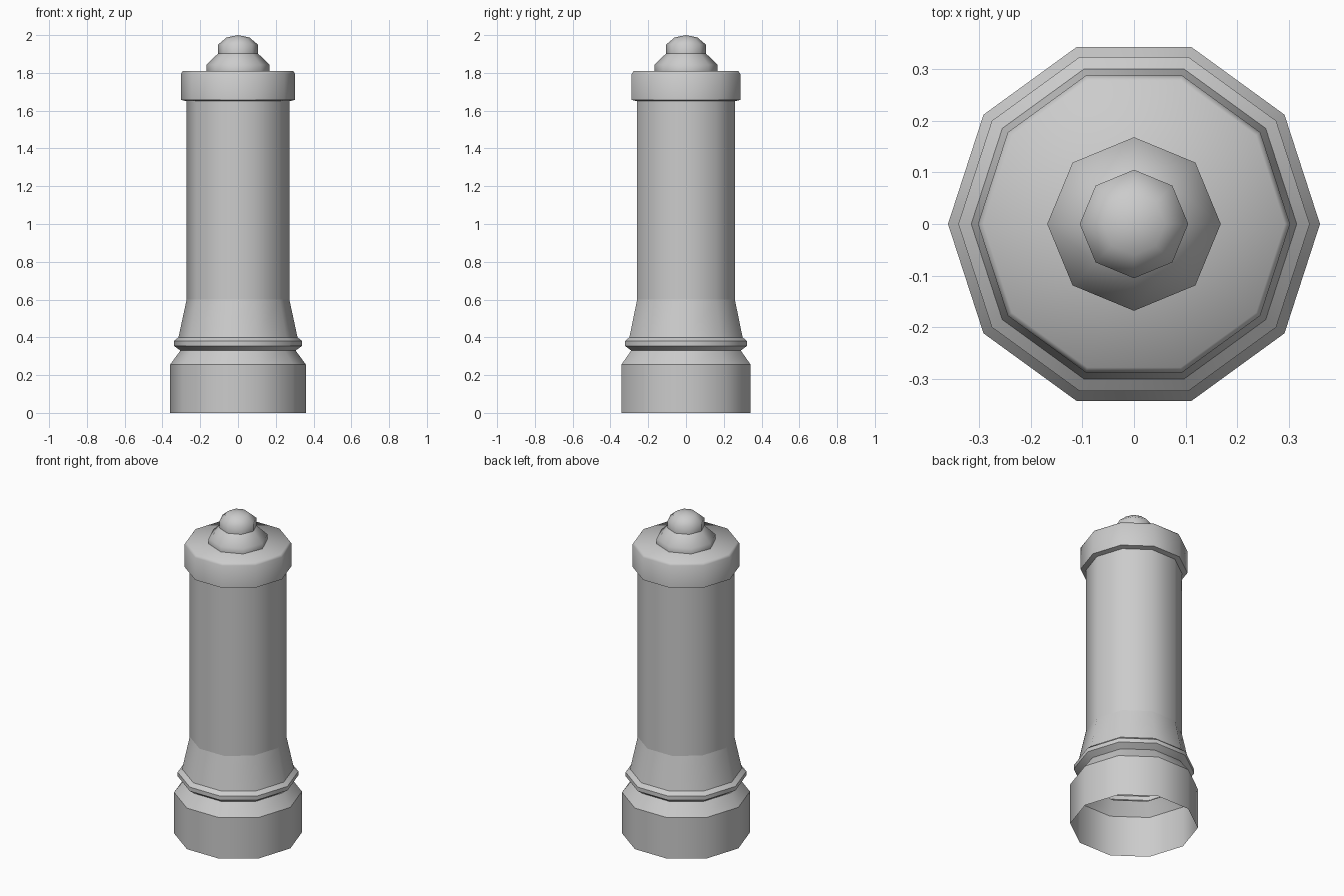
import bpy
import bmesh
from math import cos, sin, tau

cube = bpy.data.objects.get("Cube")
if cube:
    bpy.data.objects.remove(cube, do_unlink=True)

grey = bpy.data.materials.new("plain grey")
grey.use_nodes = True
colour = (0.6, 0.6, 0.6, 1)
grey.diffuse_color = colour
grey.node_tree.nodes["Principled BSDF"].inputs["Base Color"].default_value = colour


def lathe(name, profile, sides):
    """Turn (radius, height) points, listed bottom to top, about z; radius 0 is a pole."""
    bm = bmesh.new()
    rings = []
    for r, z in profile:
        count = sides if r else 1
        rings.append([bm.verts.new((r * cos(tau * i / sides), r * sin(tau * i / sides), z))
                      for i in range(count)])
    for low, high in zip(rings, rings[1:]):
        for i in range(sides):
            j = (i + 1) % sides
            if len(high) == 1:
                bm.faces.new((low[i], low[j], high[0]))
            else:
                bm.faces.new((low[i], low[j], high[j], high[i]))
    mesh = bpy.data.meshes.new(name)
    bm.to_mesh(mesh)
    bm.free()
    mesh.materials.append(grey)
    mesh.shade_smooth()
    obj = bpy.data.objects.new(name, mesh)
    bpy.context.collection.objects.link(obj)
    return obj


# Hollow ten-sided body, split where the shading breaks
BODY = 10
lathe("base", [(0.36, 0), (0.36, 0.255)], BODY)
lathe("base_shoulder", [(0.36, 0.255), (0.305, 0.33)], BODY)
lathe("ring_underside", [(0.305, 0.33), (0.34, 0.355)], BODY)
lathe("ring_band", [(0.34, 0.355), (0.34, 0.38)], BODY)
lathe("ring_top", [(0.34, 0.38), (0.315, 0.4)], BODY)
lathe("flared_foot", [(0.315, 0.4), (0.272, 0.6)], BODY)
lathe("shaft", [(0.272, 0.6), (0.272, 1.66)], BODY)

# Cap with a softened upper rim
lathe("cap_underside", [(0.272, 1.65), (0.302, 1.657)], BODY)
lathe("cap", [(0.302, 1.657), (0.302, 1.795), (0.292, 1.81), (0, 1.812)], BODY)

# Eight-sided finial
KNOB = 8
lathe("finial_skirt", [(0.168, 1.81), (0.168, 1.843), (0.105, 1.903)], KNOB)
lathe("finial_knob", [(0.105, 1.903), (0.105, 1.95), (0.06, 1.988), (0, 2)], KNOB)
